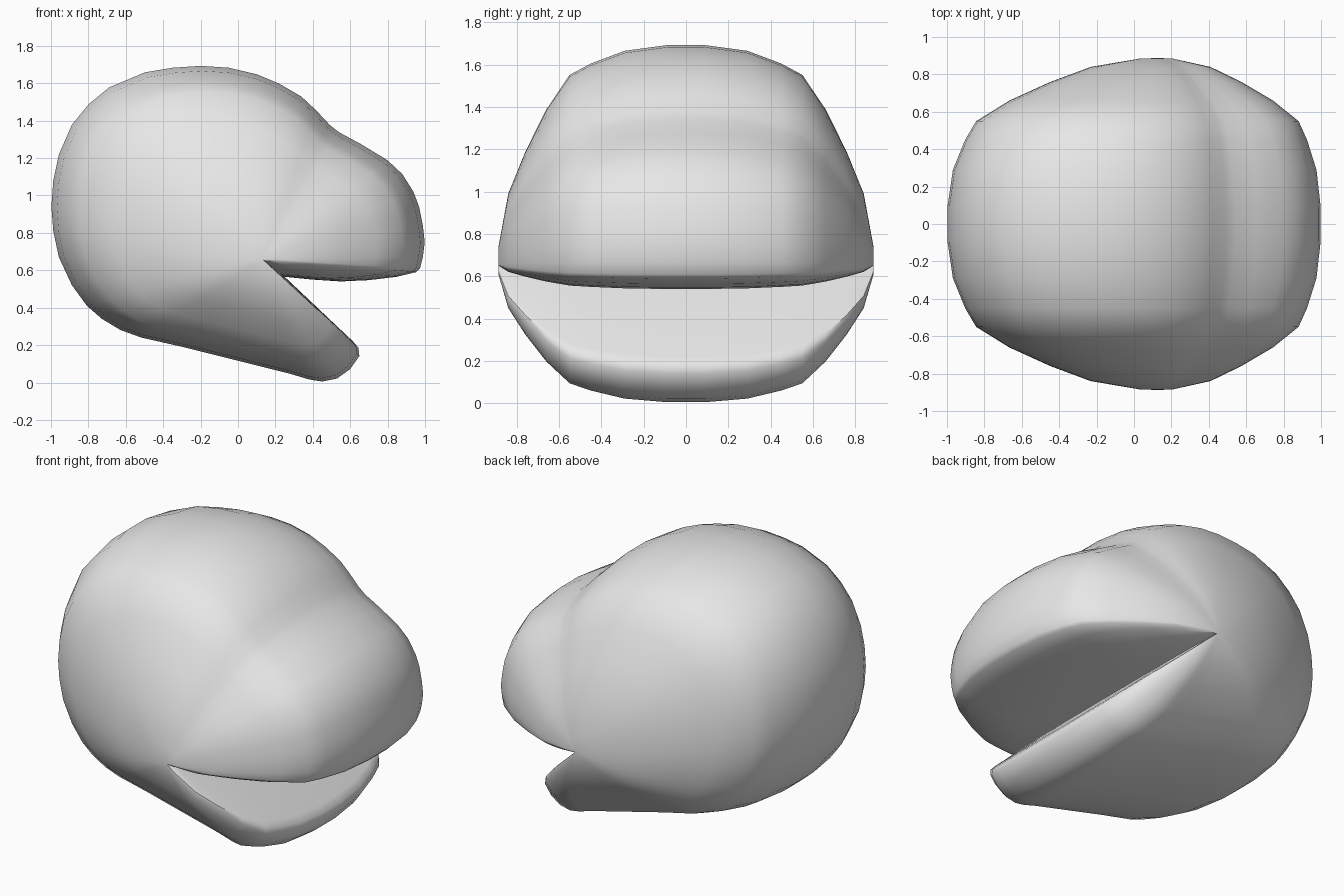
import bpy, bmesh, math

if "Cube" in bpy.data.objects:
    bpy.data.objects.remove(bpy.data.objects["Cube"])

# Side outline (x, z), from the lower lip round the jaw, skull and muzzle to the palate
OUTLINE = [
    (.615, .22), (.645, .185), (.65, .14), (.60, .07), (.53, .02), (.45, .004), (.38, .015),
    (.28, .045), (0, .115), (-.3, .19), (-.52, .24), (-.63, .28), (-.73, .34), (-.81, .41),
    (-.89, .52), (-.96, .67), (-.99, .81), (-1, .94), (-.99, 1.08), (-.96, 1.22),
    (-.89, 1.38), (-.80, 1.49), (-.69, 1.58), (-.5, 1.66), (-.35, 1.685), (-.2, 1.695),
    (-.05, 1.685), (.1, 1.65), (.22, 1.60), (.34, 1.53), (.42, 1.455), (.49, 1.38),
    (.54, 1.34), (.66, 1.275), (.80, 1.19), (.88, 1.115), (.94, 1.02), (.97, .94),
    (.99, .84), (1, .75), (.99, .67), (.975, .61), (.955, .59),
    (.85, .565), (.7, .547), (.55, .54), (.4, .55), (.25, .565)]

# Cheek rounding: (y, size of the outline about the mouth hinge)
HALF = [(.09, .998), (.29, .972), (.45, .914), (.55, .862), (.66, .705),
        (.76, .51), (.84, .32), (.885, .085)]
RINGS = [(-y, k) for y, k in reversed(HALF)] + HALF
HINGE_X, HINGE_Z = .13, .66

grey = bpy.data.materials.new("grey")
grey.diffuse_color = (.8, .8, .8, 1)
grey.use_nodes = True
grey.node_tree.nodes["Principled BSDF"].inputs["Base Color"].default_value = grey.diffuse_color

# Head with open mouth: outline lofted across, shrinking to the hinge on each cheek
bm = bmesh.new()
rings = [[bm.verts.new((HINGE_X + (x - HINGE_X) * k, y, HINGE_Z + (z - HINGE_Z) * k))
          for x, z in OUTLINE] for y, k in RINGS]
n = len(OUTLINE)
for a, b in zip(rings, rings[1:]):
    for i in range(n):
        j = (i + 1) % n
        bm.faces.new((a[i], a[j], b[j], b[i]))

# Cheek hinge points
for ring, y in ((rings[0], -.887), (rings[-1], .887)):
    tip = bm.verts.new((HINGE_X, y, HINGE_Z))
    for i in range(n):
        bm.faces.new((ring[i], ring[(i + 1) % n], tip))
bmesh.ops.recalc_face_normals(bm, faces=bm.faces)

mesh = bpy.data.meshes.new("head")
bm.to_mesh(mesh)
bm.free()
mesh.materials.append(grey)
head = bpy.data.objects.new("head", mesh)
bpy.context.collection.objects.link(head)
bpy.context.view_layer.objects.active = head
head.select_set(True)
bpy.ops.object.shade_smooth_by_angle(angle=math.radians(42))
